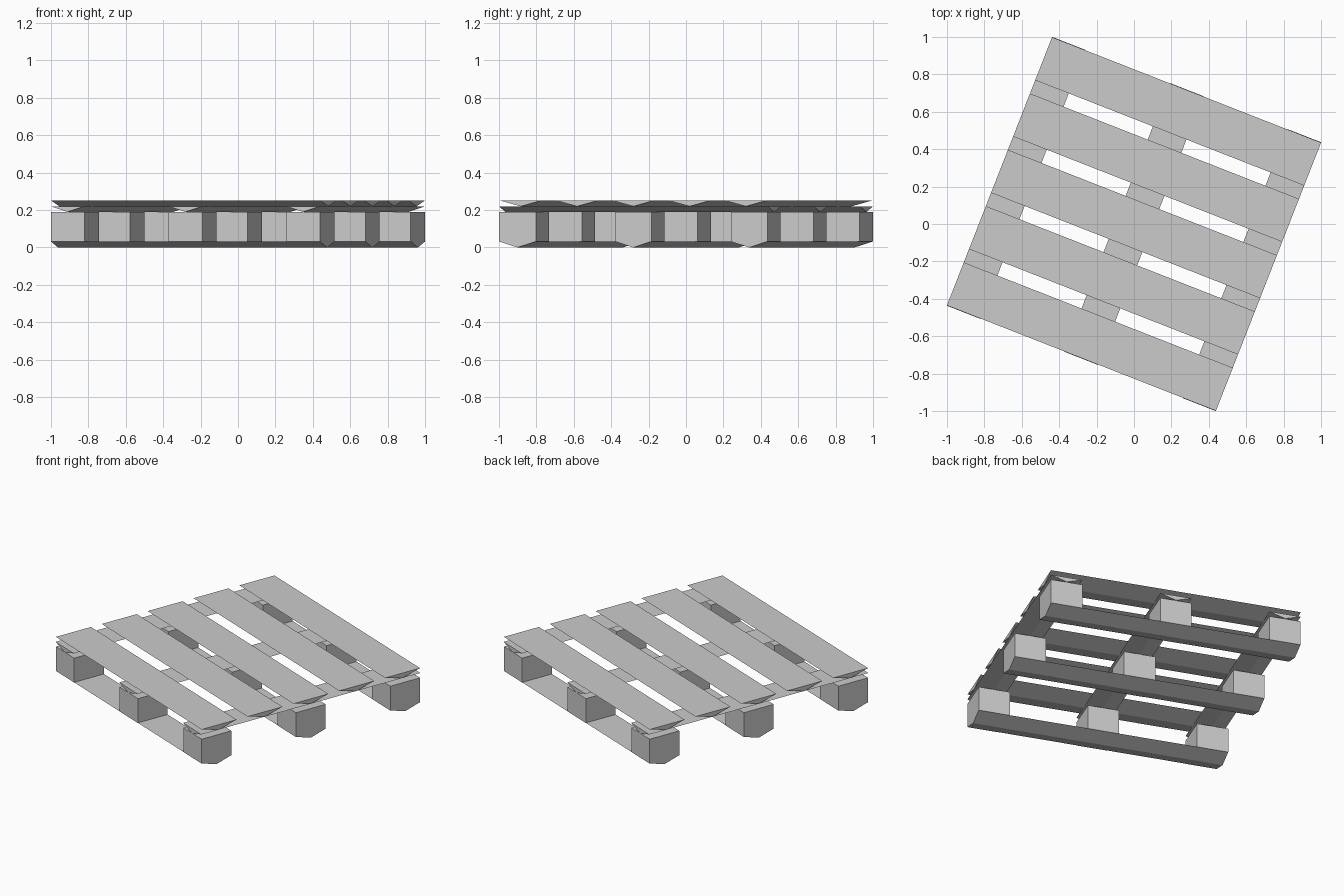
import bpy
import bmesh
from math import radians
from mathutils import Matrix

cube = bpy.data.objects.get("Cube")
if cube:
    bpy.data.objects.remove(cube, do_unlink=True)

WIDTH, DEPTH = 1.545, 1.54      # pallet footprint before turning
TURN = Matrix.Rotation(radians(-21.4), 4, "Z")

grey = bpy.data.materials.new("plain grey")
grey.use_nodes = True
colour = (0.6, 0.6, 0.6, 1)
grey.diffuse_color = colour
grey.node_tree.nodes["Principled BSDF"].inputs["Base Color"].default_value = colour


def make_object(name, bm):
    bmesh.ops.recalc_face_normals(bm, faces=bm.faces)
    bm.transform(TURN)
    mesh = bpy.data.meshes.new(name)
    bm.to_mesh(mesh)
    bm.free()
    mesh.materials.append(grey)
    bpy.context.collection.objects.link(bpy.data.objects.new(name, mesh))


def board(name, offset, width, length, bottom, top, along_y=False):
    """Plank with a flat top and a V-shaped underside, extruded along its length."""
    bm = bmesh.new()
    profile = [(offset - width / 2, top), (offset + width / 2, top), (offset, bottom)]
    face = bm.faces.new([bm.verts.new((-length / 2, y, z)) for y, z in profile])
    extruded = bmesh.ops.extrude_face_region(bm, geom=[face], use_keep_orig=True)
    ends = [v for v in extruded["geom"] if isinstance(v, bmesh.types.BMVert)]
    bmesh.ops.translate(bm, verts=ends, vec=(length, 0, 0))
    if along_y:
        bm.transform(Matrix(((0, 1, 0, 0), (1, 0, 0, 0), (0, 0, 1, 0), (0, 0, 0, 1))))
    make_object(name, bm)


def block(name, x, y, size):
    bm = bmesh.new()
    bmesh.ops.create_cube(bm, matrix=Matrix.Translation((x, y, 0.11)) @ Matrix.Diagonal((*size, 1)))
    make_object(name, bm)


# Deck boards
DECK = 0.247
for i in range(5):
    y = (i - 2) * (DEPTH - DECK) / 4
    board(f"deck_board_{i + 1}", y, DECK, WIDTH, 0.22, 0.252)

# Cross boards, bottom runners and the nine blocks between them
BLOCK_X, BLOCK_Y = 0.193, 0.21
for i, side in enumerate((-1, 0, 1), 1):
    x = side * (WIDTH - BLOCK_X) / 2
    y = side * (DEPTH - BLOCK_Y) / 2
    board(f"cross_board_{i}", x, BLOCK_X, DEPTH + 0.004, 0.19, 0.22, along_y=True)
    board(f"bottom_runner_{i}", y, BLOCK_Y, WIDTH, 0.0, 0.032)
    for j, row in enumerate((-1, 0, 1), 1):
        block(f"block_{i}_{j}", x, row * (DEPTH - BLOCK_Y) / 2, (BLOCK_X, BLOCK_Y, 0.158))
